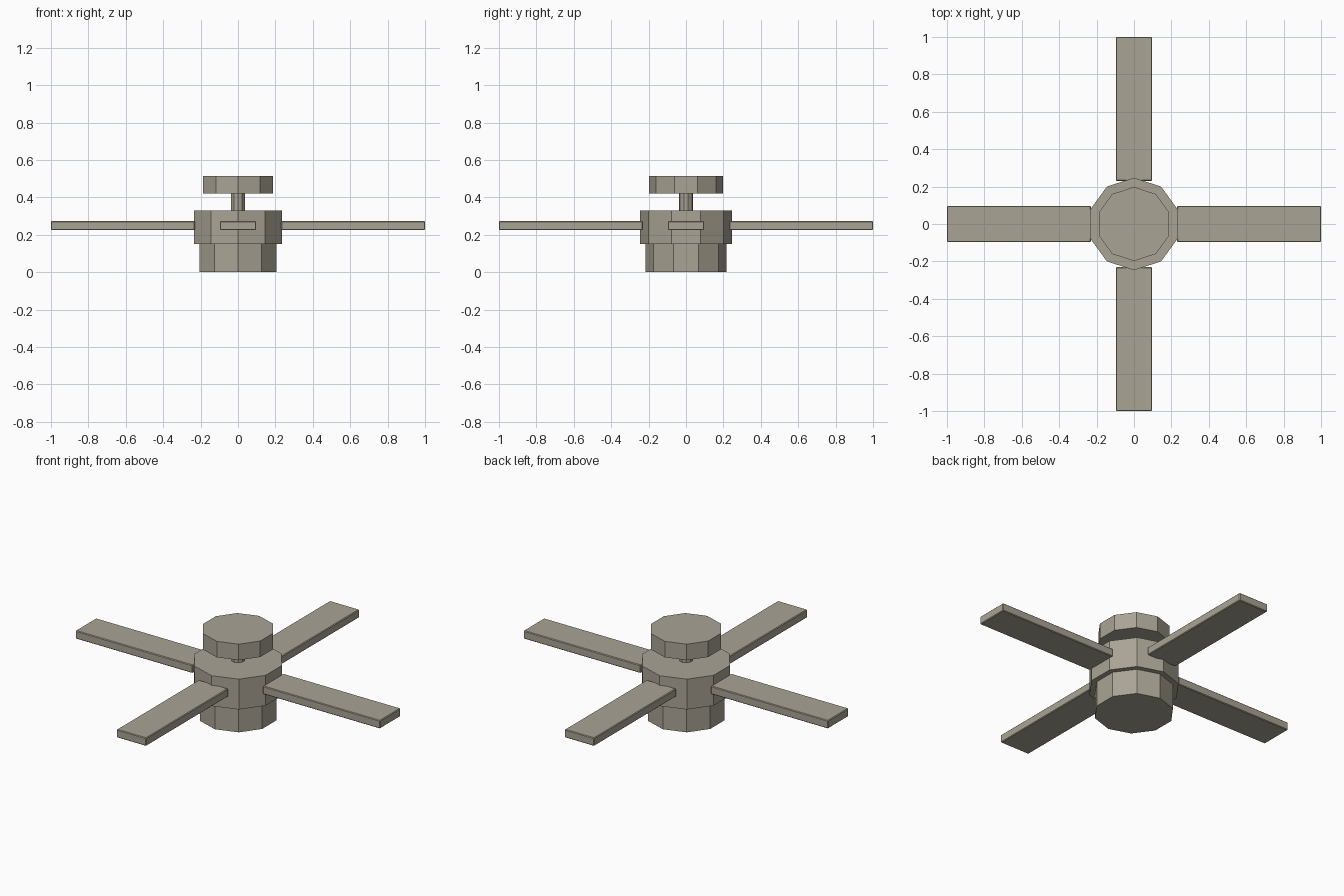
import bpy, math

if "Cube" in bpy.data.objects:
    bpy.data.objects.remove(bpy.data.objects["Cube"])

metal = bpy.data.materials.new("warm_grey")
metal.diffuse_color = (0.40, 0.37, 0.30, 1)
metal.use_nodes = True
metal.node_tree.nodes["Principled BSDF"].inputs["Base Color"].default_value = metal.diffuse_color


def drum(name, radius, z0, z1):
    """Ten-sided upright drum with a corner on the y axis."""
    bpy.ops.mesh.primitive_cylinder_add(vertices=10, radius=radius, depth=z1 - z0,
                                        location=(0, 0, (z0 + z1) / 2))
    ob = bpy.context.object
    ob.name = name
    ob.data.materials.append(metal)


# Stacked body, from the bottom up
drum("lower_housing", 0.216, 0.0, 0.15)
drum("motor_housing", 0.247, 0.15, 0.33)
drum("down_rod", 0.038, 0.33, 0.42)
drum("ceiling_mount", 0.198, 0.42, 0.515)

# Four flat blades with slightly softened edges
INNER, OUTER = 0.23, 1.0
for i in range(4):
    a = i * math.pi / 2
    mid = (INNER + OUTER) / 2
    bpy.ops.mesh.primitive_cube_add(
        size=1, location=(mid * math.cos(a), mid * math.sin(a), 0.249),
        rotation=(0, 0, a))
    blade = bpy.context.object
    blade.name = f"blade_{i + 1}"
    blade.scale = (OUTER - INNER, 0.194, 0.048)
    bpy.ops.object.transform_apply(location=False, rotation=False, scale=True)
    bevel = blade.modifiers.new("edge_bevel", 'BEVEL')
    bevel.width = 0.004
    bevel.segments = 1
    blade.data.materials.append(metal)
